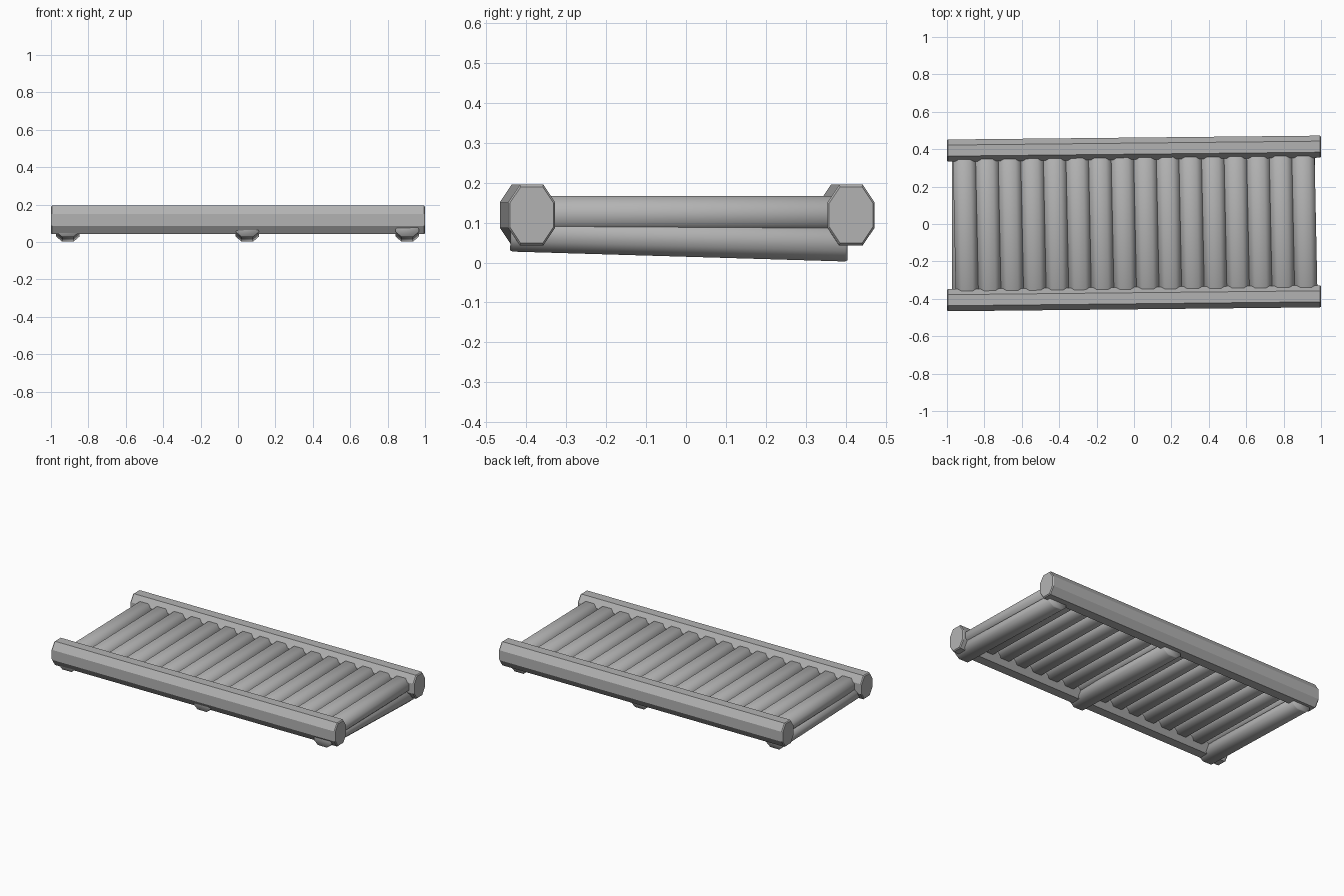
import bpy
import bmesh
from math import radians
from mathutils import Euler, Matrix, Vector

if "Cube" in bpy.data.objects:
    bpy.data.objects.remove(bpy.data.objects["Cube"])

# One plain grey for the whole frame
grey = bpy.data.materials.new("plain grey")
grey.use_nodes = True
colour = (0.45, 0.45, 0.45, 1)
grey.diffuse_color = colour
grey.node_tree.nodes["Principled BSDF"].inputs["Base Color"].default_value = colour


def log(name, length, width, height, centre, turn, smooth=False, flat=0.5):
    """Eight-sided log along x, with slightly worn ends."""
    w, h = width / 2, height / 2
    a, b = w * flat, h * 0.42
    ring = [(w, -b), (w, b), (a, h), (-a, h), (-w, b), (-w, -b), (-a, -h), (a, -h)]
    worn = 0.006
    half = length / 2
    bm = bmesh.new()
    loops = []
    for x, s in ((-half, 0.93), (-half + worn, 1), (half - worn, 1), (half, 0.93)):
        loops.append([bm.verts.new((x, y * s, z * s)) for y, z in ring])
    for p, q in zip(loops, loops[1:]):
        for i in range(8):
            j = (i + 1) % 8
            bm.faces.new((p[i], p[j], q[j], q[i]))
    bm.faces.new(loops[0])
    bm.faces.new(loops[-1])
    bmesh.ops.recalc_face_normals(bm, faces=bm.faces)
    spin = Euler([radians(t) for t in turn]).to_matrix().to_4x4()
    bm.transform(Matrix.Translation(Vector(centre)) @ spin)
    mesh = bpy.data.meshes.new(name)
    bm.to_mesh(mesh)
    bm.free()
    mesh.materials.append(grey)
    obj = bpy.data.objects.new(name, mesh)
    bpy.context.collection.objects.link(obj)
    if smooth:
        bpy.ops.object.select_all(action="DESELECT")
        obj.select_set(True)
        bpy.context.view_layer.objects.active = obj
        bpy.ops.object.shade_smooth_by_angle(angle=radians(62))
    return obj


# Two long side rails, slightly skewed
for side, y in (("front", -0.397), ("back", 0.403)):
    log(f"{side}_rail", 2.0, 0.118, 0.152, (0, y, 0.119), (0, 0, 0.6))

# Cross slats packed side by side
count = 16
for i in range(count):
    x = -0.9 + i * 1.812 / (count - 1)
    log(f"slat_{i + 1}", 0.76, 0.122, 0.092, (x, 0, 0.121), (0, 0, 91.2), True)

# Three bearers underneath, sagging toward the back
for name, x in (("right", -0.91), ("middle", 0.05), ("left", 0.905)):
    log(f"{name}_bearer", 0.845, 0.125, 0.092, (x, -0.017, 0.061), (0, 1.7, 90), True)
